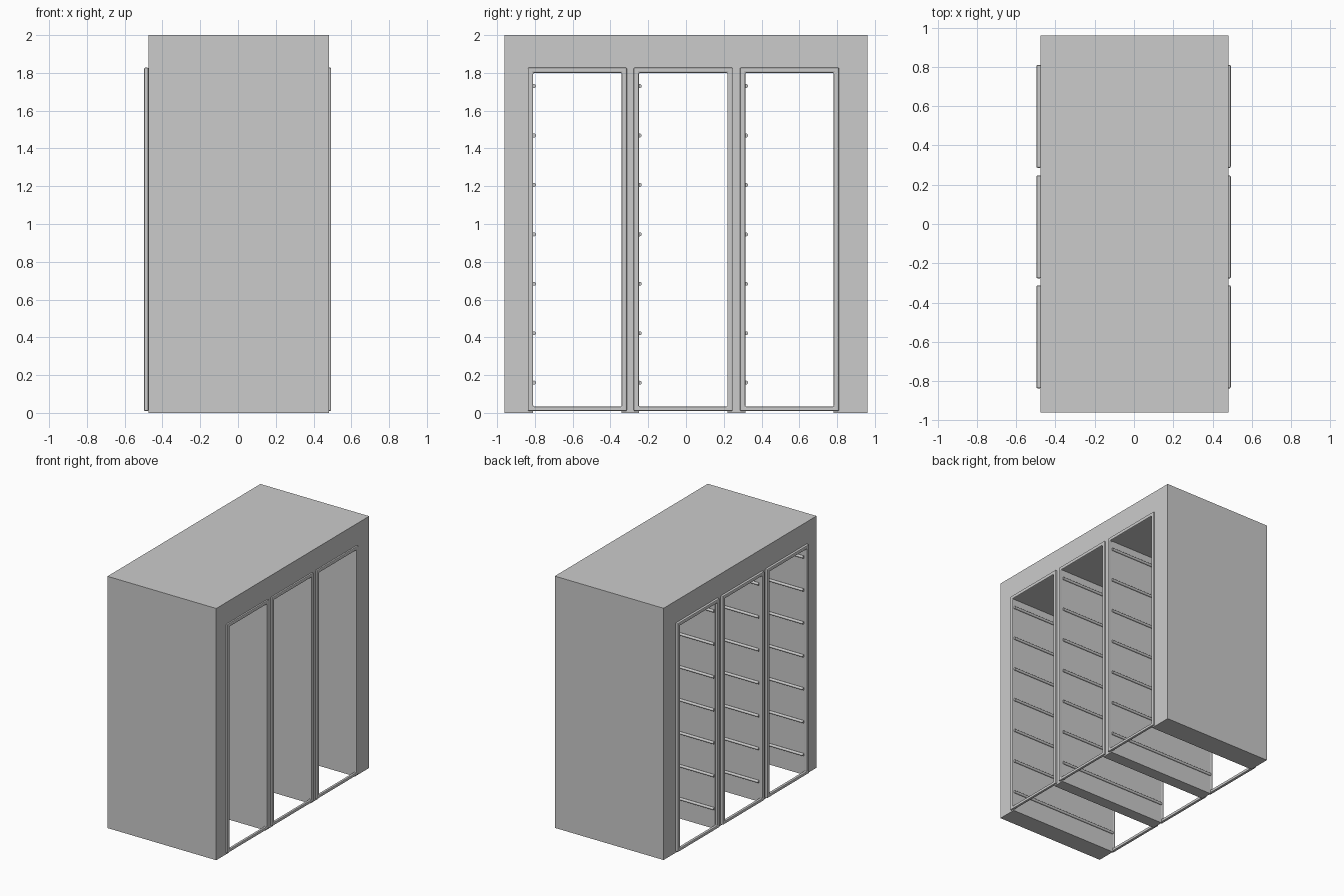
import bpy, bmesh, math

if "Cube" in bpy.data.objects:
    bpy.data.objects.remove(bpy.data.objects["Cube"])

X0, X1 = -0.475, 0.481                       # cabinet side faces
BAYS = [-0.575, -0.015, 0.548]               # bay centres along y
HALF_IN, HALF_OUT = 0.234, 0.262             # opening / frame half widths
TOP_IN, TOP_OUT = 1.80, 1.828
ROD_Z = [0.16 + 0.2617 * i for i in range(7)]


def finish(bm, name):
    bmesh.ops.recalc_face_normals(bm, faces=bm.faces)
    mesh = bpy.data.meshes.new(name)
    bm.to_mesh(mesh)
    bm.free()
    ob = bpy.data.objects.new(name, mesh)
    bpy.context.collection.objects.link(ob)
    return ob


# Cabinet body: comb-shaped side profile extruded across x
outline = [(0.96, 0), (0.96, 2), (-0.96, 2), (-0.96, 0)]
for c in BAYS:
    a, b = c - HALF_IN, c + HALF_IN
    outline += [(a, 0), (a, TOP_IN), (b, TOP_IN), (b, 0)]
bm = bmesh.new()
face = bm.faces.new([bm.verts.new((X0, y, z)) for y, z in outline])
ext = bmesh.ops.extrude_face_region(bm, geom=[face])
bmesh.ops.translate(bm, vec=(X1 - X0, 0, 0),
                    verts=[v for v in ext["geom"] if isinstance(v, bmesh.types.BMVert)])
finish(bm, "cabinet_body")


# Rectangular trim ring around one opening
def door_frame(name, c, xa, xb):
    bm = bmesh.new()

    def loop(x, h, z0, z1):
        return [bm.verts.new((x, c + y, z)) for y, z in
                ((-h, z0), (h, z0), (h, z1), (-h, z1))]

    loops = [loop(xa, HALF_OUT, 0.01, TOP_OUT), loop(xb, HALF_OUT, 0.01, TOP_OUT),
             loop(xb, HALF_IN, 0.033, TOP_IN), loop(xa, HALF_IN, 0.033, TOP_IN)]
    for k in range(4):
        p, q = loops[k], loops[(k + 1) % 4]
        for i in range(4):
            j = (i + 1) % 4
            bm.faces.new((p[i], p[j], q[j], q[i]))
    ob = finish(bm, name)
    bev = ob.modifiers.new("soft_edges", "BEVEL")
    bev.width, bev.segments = 0.006, 2


for n, c in enumerate(BAYS, 1):
    door_frame(f"left_frame_{n}", c, -0.497, X0 + 0.001)
    door_frame(f"right_frame_{n}", c, X1 - 0.009, 0.493)
    # Shelf rods along the -y wall of each bay
    for k, z in enumerate(ROD_Z, 1):
        bpy.ops.mesh.primitive_cylinder_add(
            vertices=16, radius=0.0105, depth=0.945,
            location=((X0 + X1) / 2, c - HALF_IN + 0.004, z),
            rotation=(0, math.pi / 2, 0))
        bpy.context.object.name = f"rod_{n}_{k}"
        bpy.ops.object.shade_smooth_by_angle()
